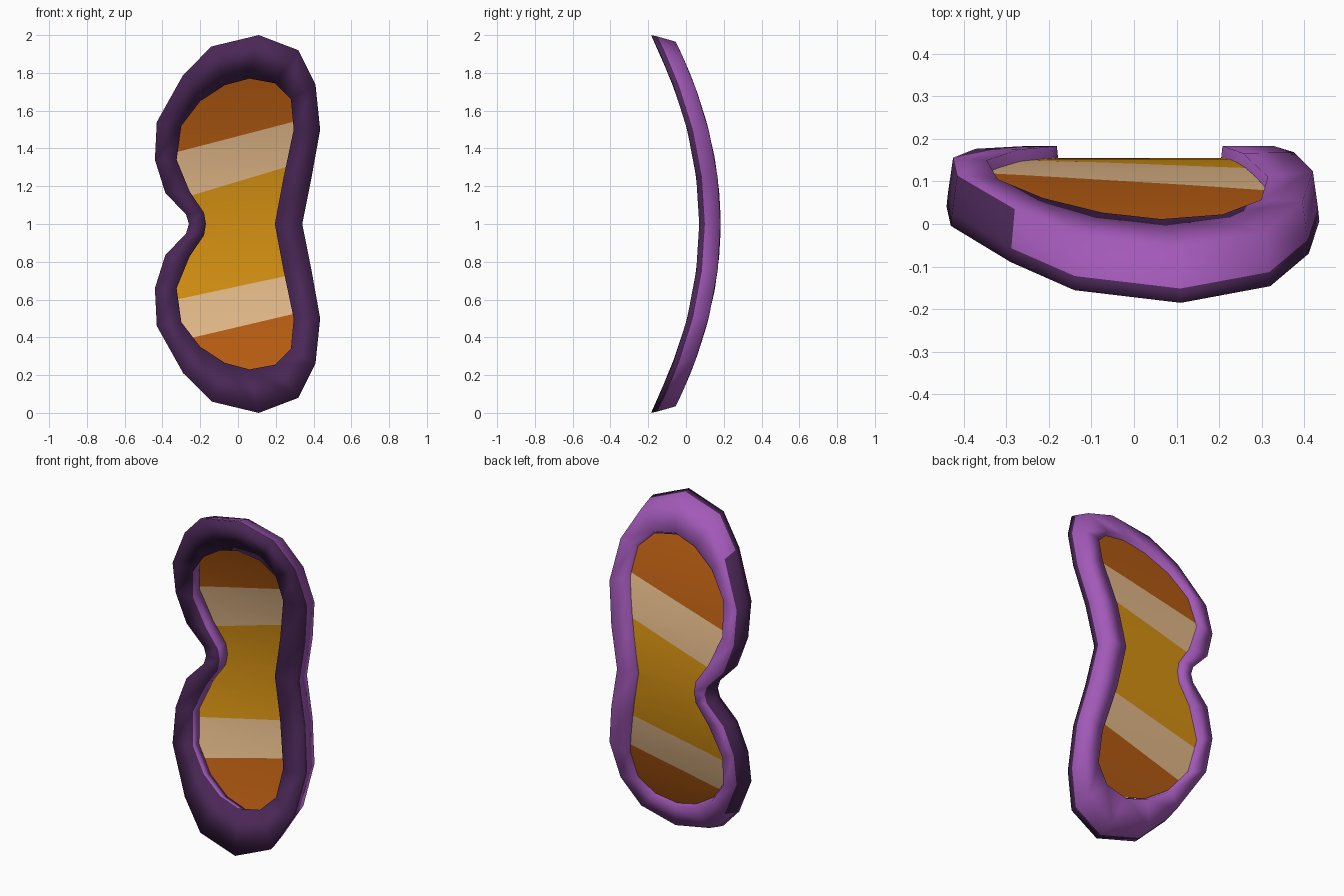
import bpy, bmesh
from mathutils import Vector

cube = bpy.data.objects.get("Cube")
if cube:
    bpy.data.objects.remove(cube, do_unlink=True)


def srgb(h):
    vals = [int(h[i:i + 2], 16) / 255 for i in (0, 2, 4)]
    return [v / 12.92 if v < 0.04 else ((v + 0.055) / 1.055) ** 2.4 for v in vals] + [1]


def material(name, hexcode):
    m = bpy.data.materials.new(name)
    m.use_nodes = True
    m.diffuse_color = srgb(hexcode)
    m.node_tree.nodes["Principled BSDF"].inputs["Base Color"].default_value = srgb(hexcode)
    return m


purple = material("purple", "A259B8")
dark = material("dark purple", "4A2756")
orange = material("burnt orange", "B65C12")
tan = material("tan", "E2B888")
amber = material("amber", "D49012")
grey = material("slate grey", "67707F")


def bow(z):
    """Depth of the rear edge, bowed along the height."""
    return 0.07 - 0.255 * (z - 1) ** 2


def make_object(name, bm, mats, smooth=True):
    mesh = bpy.data.meshes.new(name)
    bmesh.ops.recalc_face_normals(bm, faces=bm.faces)
    bm.to_mesh(mesh)
    bm.free()
    ob = bpy.data.objects.new(name, mesh)
    bpy.context.collection.objects.link(ob)
    for m in mats:
        mesh.materials.append(m)
    for p in mesh.polygons:
        p.use_smooth = smooth
    return ob


def mirror_loop(half):
    """Close a half outline by mirroring it about the middle height."""
    return half + [(x, -h) for x, h in half[-2:0:-1]]


# Outlines as (x, height from the middle), from one side round the end to the nose notch
outer = mirror_loop([(.34, 0), (.39, .25), (.435, .5), (.41, .74), (.32, .92), (.11, 1),
                     (-.14, .94), (-.29, .79), (-.43, .54), (-.44, .34), (-.385, .165),
                     (-.275, .05), (-.26, 0)])
inner = mirror_loop([(.195, 0), (.24, .24), (.295, .5), (.28, .66), (.195, .745), (.06, .77),
                     (-.07, .735), (-.2, .65), (-.3, .52), (-.325, .34), (-.255, .17),
                     (-.18, .06), (-.17, 0)])


def ring(loop, scale, depth):
    return [Vector((x * scale, bow(1 + h * scale) + depth, 1 + h * scale)) for x, h in loop]


# Frame: a closed section swept through matching loops
bm = bmesh.new()
rings = [ring(inner, 1, 0), ring(outer, 1, 0), ring(outer, .993, .03),
         ring(outer, .965, .113), ring(inner, 1.065, .113)]
rings = [[bm.verts.new(p) for p in r] for r in rings]
n = len(outer)
for k, a in enumerate(rings):
    b = rings[(k + 1) % len(rings)]
    for i in range(n):
        j = (i + 1) % n
        f = bm.faces.new((a[i], a[j], b[j], b[i]))
        nose_side = k == 2 and (outer[i][0] + outer[j][0]) / 2 < -.25
        f.material_index = 1 if k < 2 or nose_side else 0
make_object("goggle_frame", bm, [purple, dark])

# Lens: flat outline cut along the stripes and into bands, then bowed
bm = bmesh.new()
bm.faces.new([bm.verts.new((x * 1.045, 0, 1 + h * 1.045)) for x, h in inner])
stripes = [(.455, .235), (.67, .215), (1.225, .3), (1.465, .26)]
cuts = stripes + [(.1 * k, 0) for k in range(2, 19)]
for height, slope in cuts:
    bmesh.ops.bisect_plane(bm, geom=bm.verts[:] + bm.edges[:] + bm.faces[:],
                           plane_co=(0, 0, height), plane_no=(-slope, 0, 1))
for f in bm.faces:
    c = f.calc_center_median()
    band = sum(c.z > height + slope * c.x for height, slope in stripes)
    f.material_index = (0, 1, 2, 1, 0)[band]
for v in bm.verts:
    v.co.y = bow(v.co.z) + .085
make_object("lens", bm, [orange, tan, amber])

# Strap marks: thin plates lying on the outer face at each end
for end, side in (("upper", 1), ("lower", -1)):
    for label, x in (("right", 0), ("left", .16)):
        bm = bmesh.new()
        bmesh.ops.create_cube(bm, size=1)
        along = Vector((0, .08, -.144 * side)).normalized()
        out = Vector((0, .144, .08 * side)).normalized()
        centre = Vector((x, -.03, 1 + .88 * side)) + out * .004
        for v in bm.verts:
            p = v.co.copy()
            v.co = centre + Vector((p.x * .085, 0, 0)) + along * p.y * .075 + out * p.z * .009
        make_object(f"{end}_{label}_strap_mark", bm, [grey], smooth=False)
